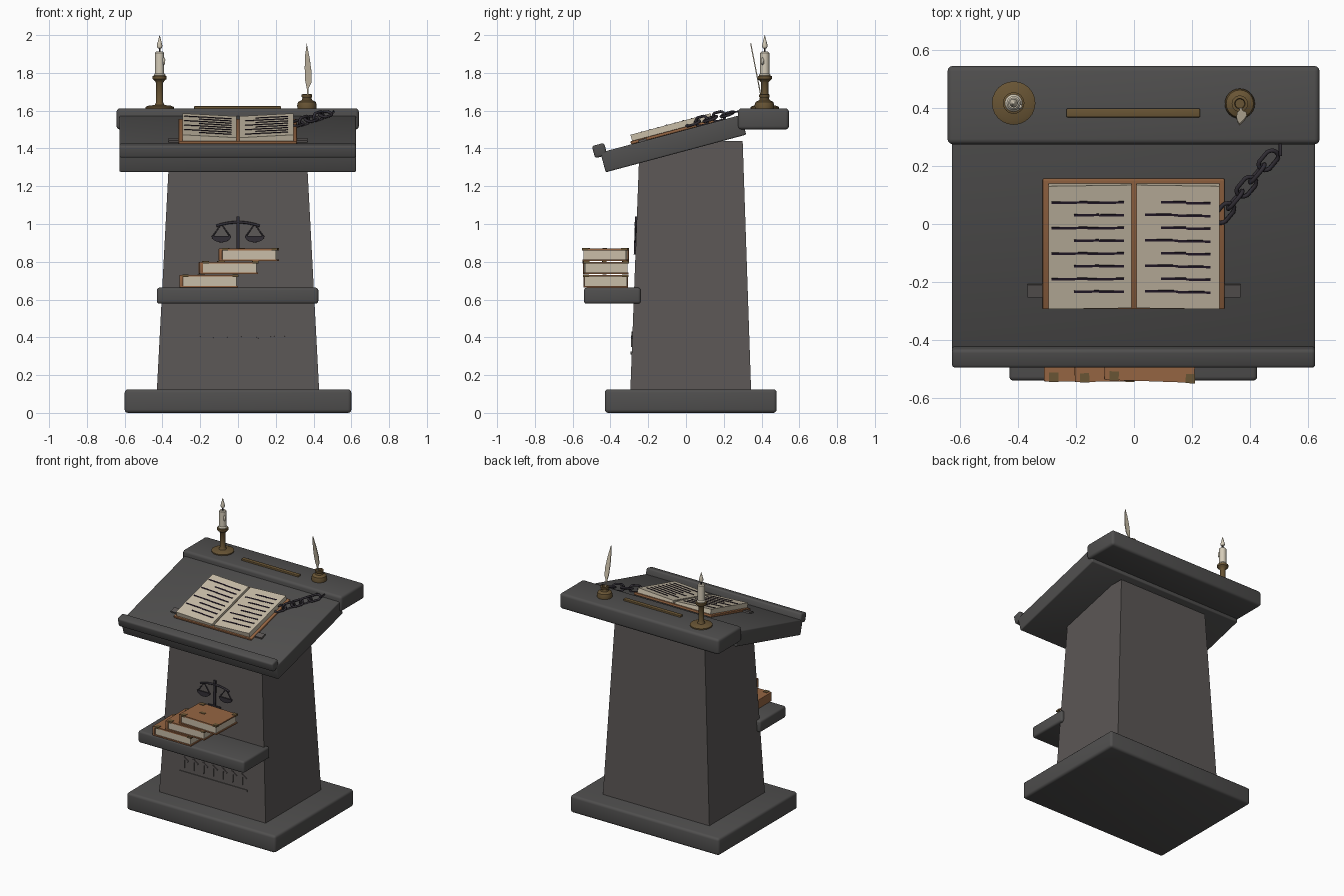
import bpy, bmesh
from math import radians, pi, cos, sin, atan2
from mathutils import Matrix, Vector

if "Cube" in bpy.data.objects:
    bpy.data.objects.remove(bpy.data.objects["Cube"])


def material(name, rgb):
    m = bpy.data.materials.new(name)
    m.use_nodes = True
    col = (*rgb, 1)
    m.diffuse_color = col
    m.node_tree.nodes["Principled BSDF"].inputs["Base Color"].default_value = col
    return m


STONE = material("warm grey stone", (0.105, 0.095, 0.092))
DARK = material("dark grey stone", (0.08, 0.078, 0.077))
BRASS = material("aged brass", (0.14, 0.09, 0.035))
LEATHER = material("tan leather", (0.30, 0.13, 0.055))
PAPER = material("cream paper", (0.58, 0.51, 0.39))
WAX = material("pale wax", (0.66, 0.60, 0.48))
IRON = material("black iron", (0.03, 0.026, 0.034))
INK = material("dark ink", (0.018, 0.01, 0.022))
ID = Matrix.Identity(4)


def finish(bm, name, mat, M=ID, smooth=True):
    bmesh.ops.transform(bm, matrix=M, verts=bm.verts)
    bmesh.ops.recalc_face_normals(bm, faces=bm.faces)
    me = bpy.data.meshes.new(name)
    bm.to_mesh(me)
    bm.free()
    me.materials.append(mat)
    ob = bpy.data.objects.new(name, me)
    bpy.context.collection.objects.link(ob)
    if smooth:
        bpy.ops.object.select_all(action='DESELECT')
        ob.select_set(True)
        bpy.context.view_layer.objects.active = ob
        bpy.ops.object.shade_smooth_by_angle(angle=radians(35))
    return ob


def box(name, lo, hi, mat, M=ID, bevel=0):
    lo, hi = Vector(lo), Vector(hi)
    bm = bmesh.new()
    bmesh.ops.create_cube(bm, size=1)
    bmesh.ops.scale(bm, vec=hi - lo, verts=bm.verts)
    bmesh.ops.translate(bm, vec=(lo + hi) / 2, verts=bm.verts)
    if bevel:
        bmesh.ops.bevel(bm, geom=bm.edges[:], offset=bevel, segments=3, profile=0.5, affect='EDGES')
    return finish(bm, name, mat, M, bevel > 0)


def prism(name, pts, y0, y1, mat, M=ID):
    """Extrude an x-z outline along y."""
    bm = bmesh.new()
    f = bm.faces.new([bm.verts.new((x, y0, z)) for x, z in pts])
    ext = bmesh.ops.extrude_face_region(bm, geom=[f])["geom"]
    bmesh.ops.translate(bm, vec=(0, y1 - y0, 0), verts=[v for v in ext if isinstance(v, bmesh.types.BMVert)])
    return finish(bm, name, mat, M, False)


def lathe(name, profile, loc, mat, steps=24):
    bm = bmesh.new()
    vs = [bm.verts.new((r, 0, z)) for r, z in profile]
    es = [bm.edges.new(p) for p in zip(vs, vs[1:])]
    bmesh.ops.spin(bm, geom=vs + es, cent=(0, 0, 0), axis=(0, 0, 1), angle=2 * pi, steps=steps)
    bmesh.ops.remove_doubles(bm, verts=bm.verts, dist=0.0005)
    return finish(bm, name, mat, Matrix.Translation(loc))


def tube(name, pts, radius, mat, M=ID, closed=False):
    cu = bpy.data.curves.new(name, 'CURVE')
    cu.dimensions = '3D'
    cu.bevel_depth = radius
    cu.bevel_resolution = 2
    cu.use_fill_caps = True
    sp = cu.splines.new('POLY')
    sp.points.add(len(pts) - 1)
    for p, co in zip(sp.points, pts):
        p.co = (*(M @ Vector(co)), 1)
    sp.use_cyclic_u = closed
    cu.materials.append(mat)
    ob = bpy.data.objects.new(name, cu)
    bpy.context.collection.objects.link(ob)
    bpy.ops.object.select_all(action='DESELECT')
    ob.select_set(True)
    bpy.context.view_layer.objects.active = ob
    bpy.ops.object.convert(target='MESH')


# Plinth, tapered column, front ledge
box("base_plinth", (-0.6, -0.43, 0), (0.6, 0.48, 0.125), DARK, bevel=0.018)
bm = bmesh.new()
bottom = [bm.verts.new(p + (0.11,)) for p in ((-.43, -.295), (.43, -.295), (.43, .345), (-.43, .345))]
top = [bm.verts.new(p + (1.44,)) for p in ((-.36, -.245), (.36, -.245), (.36, .3), (-.36, .3))]
bm.faces.new(bottom)
bm.faces.new(top)
for i in range(4):
    j = (i + 1) % 4
    bm.faces.new((bottom[i], bottom[j], top[j], top[i]))
finish(bm, "column", STONE, smooth=False)
box("book_ledge", (-0.43, -0.54, 0.578), (0.425, -0.24, 0.663), DARK, bevel=0.014)

# Sloping desk with lip, and the level top shelf
SLOPE = Matrix.Translation((0, -0.453, 1.378)) @ Matrix.Rotation(radians(15), 4, 'X')
box("desk_slab", (-0.628, 0, -0.108), (0.625, 0.77, 0), DARK, SLOPE, 0.008)
box("desk_lip", (-0.628, -0.035, -0.022), (0.625, 0.032, 0.045), DARK, SLOPE, 0.012)
box("top_shelf", (-0.643, 0.275, 1.5), (0.64, 0.545, 1.612), DARK, bevel=0.018)
box("brass_pen_rail", (-0.233, 0.368, 1.605), (0.228, 0.398, 1.624), BRASS, bevel=0.004)

# Open book resting on the slope
box("book_strap", (-0.367, 0.21, -0.002), (0.367, 0.255, 0.011), STONE, SLOPE)
box("open_book_cover", (-0.315, 0.168, 0), (0.312, 0.632, 0.016), LEATHER, SLOPE, 0.004)
tilt = atan2(0.016, 0.287)
for s, side in ((1, "left"), (-1, "right")):
    outline = [(s * x, z) for x, z in ((0.008, 0.014), (0.295, 0.014), (0.295, 0.05), (0.008, 0.034))]
    prism("open_pages_" + side, outline, 0.178, 0.617, PAPER, SLOPE)
    leaf = SLOPE @ Matrix.Translation((s * 0.008, 0, 0.034)) @ Matrix.Rotation(-s * tilt, 4, 'Y')
    for row in range(8):
        v = 0.558 - row * 0.0455
        if s > 0:
            ends = (0.03 if row % 2 else 0.085, 0.257)
        else:
            ends = (-0.2 if row % 2 else -0.277, -0.027)
        mid = sum(ends) / 2
        box("ruled_line_" + side, (ends[0], v - 0.004, -0.002), (mid, v + 0.004, 0.003), INK, leaf)
        box("ruled_line_" + side, (mid, v - 0.006, -0.002), (ends[1], v + 0.002, 0.003), INK, leaf)

# Chain from the book to the shelf
a, b = Vector((0.3, 0.5, 0.022)), Vector((0.49, 0.735, 0.022))
heading = atan2(b.y - a.y, b.x - a.x)
for i in range(5):
    M = (SLOPE @ Matrix.Translation(a.lerp(b, (i + 0.3) / 5)) @ Matrix.Rotation(heading, 4, 'Z')
         @ Matrix.Rotation(radians(15 + 75 * (i % 2)), 4, 'X'))
    ring = [(0.024 * cos(t) + (0.016 if cos(t) > 0 else -0.016), 0.024 * sin(t), 0)
            for t in [2 * pi * (k + 0.5) / 16 for k in range(16)]]
    tube("chain_link", ring, 0.0075, IRON, M, True)
tube("chain_hook", [(0.505, 0.235, 1.59), (0.505, 0.285, 1.597), (0.505, 0.285, 1.56)], 0.006, IRON)

# Candlestick
spot = (-0.415, 0.417, 1.608)
lathe("candlestick", [(0, 0), (.075, 0), (.075, .012), (.06, .018), (.026, .022), (.019, .035), (.019, .14),
                      (.026, .15), (.037, .16), (.037, .175), (.028, .178), (0, .178)], spot, BRASS)
lathe("candle", [(0, .17), (.03, .17), (.03, .182), (.024, .19), (.024, .298), (.018, .304), (0, .3)], spot, WAX)
lathe("wax_drip", [(0, 0), (.007, .008), (.008, .03), (0, .045)], (-0.393, 0.405, 1.84), WAX, 10)
lathe("wick", [(0, .295), (.004, .295), (.004, .325), (0, .325)], spot, IRON, 8)
lathe("flame", [(0, .318), (.012, .324), (.015, .337), (.009, .36), (.004, .38), (0, .392)], spot, WAX, 12)

# Inkwell and quill
lathe("inkwell", [(0, 0), (.05, 0), (.052, .02), (.047, .038), (.027, .048), (.024, .06), (.028, .066),
                  (.028, .078), (.018, .08), (.016, .066), (0, .066)], (0.365, 0.415, 1.608), BRASS)
LEAN = Matrix.Translation((0.368, 0.402, 1.65)) @ Matrix.Rotation(radians(11), 4, 'X')
vane = [(-.003, 0), (.003, 0), (.006, .07), (.02, .1), (.021, .16), (.012, .23), (-.004, .312),
        (-.012, .25), (-.015, .18), (-.012, .11), (-.004, .07)]
prism("quill", vane, -0.003, 0.003, PAPER, LEAN)


# Stacked closed books, spines to the model's right
def closed_book(name, x, z, turn):
    w, d, h = 0.305, 0.235, 0.066
    M = (Matrix.Translation((x + w / 2, -0.425, z)) @ Matrix.Rotation(radians(turn), 4, 'Z')
         @ Matrix.Translation((-w / 2, -d / 2, 0)))
    box(name + "_bottom_cover", (0, 0, 0), (w, d, 0.009), LEATHER, M)
    box(name + "_top_cover", (0, 0, h - 0.009), (w, d, h), LEATHER, M)
    box(name + "_spine", (-0.006, 0, 0), (0.014, d, h), LEATHER, M, 0.004)
    box(name + "_pages", (0.012, 0.006, 0.008), (w - 0.008, d - 0.006, h - 0.008), PAPER, M)
    for cx in (0.012, w - 0.03):
        for cy in (-0.002, d - 0.03):
            box(name + "_corner", (cx, cy, h - 0.01), (cx + 0.032, cy + 0.032, h + 0.003), BRASS, M)
    box(name + "_clasp_plate", (0.09, 0.1, h - 0.002), (0.13, 0.122, h + 0.003), BRASS, M)


for i, (x, turn) in enumerate(((-0.305, 0), (-0.2, 1), (-0.093, -2))):
    closed_book("book_%d" % (i + 1), x, 0.664 + i * 0.07, turn)

# Balance emblem on the column front
FACE = Matrix.Translation((0, -0.2945, 0.125)) @ Matrix.Rotation(radians(-2.15), 4, 'X')
box("emblem_post", (-0.009, -0.009, 0.72), (0.009, 0.004, 0.915), IRON, FACE)
box("emblem_foot", (-0.05, -0.009, 0.715), (0.05, 0.004, 0.735), IRON, FACE)
beam = [(0.115 * k / 6, -0.004, 0.885 - 0.02 * (k / 6) ** 2) for k in range(-6, 7)]
tube("emblem_beam", beam, 0.007, IRON, FACE)
for s in (-1, 1):
    c = s * 0.088
    tube("emblem_strings", [(c - 0.046, -0.003, 0.81), (c, -0.003, 0.875), (c + 0.046, -0.003, 0.81)],
         0.004, IRON, FACE)
    bowl = [(c + 0.052 * cos(t), 0.812 + 0.034 * sin(t)) for t in [-pi * k / 10 for k in range(11)]]
    prism("emblem_pan", bowl, -0.009, 0.003, IRON, FACE)

# Carved ornament of notched strokes with a rule below
box("carved_rule", (-0.275, -0.006, 0.185), (0.278, 0.004, 0.199), STONE, FACE)
for i in range(7):
    x = -0.235 + i * 0.078
    box("carved_stroke", (x - 0.007, -0.006, 0.225), (x + 0.007, 0.004, 0.305), STONE, FACE)
    notch = [(x, .305), (x, .291), (x + .03, .27), (x + .037, .281)]
    prism("carved_notch", notch, -0.006, 0.004, STONE, FACE)
